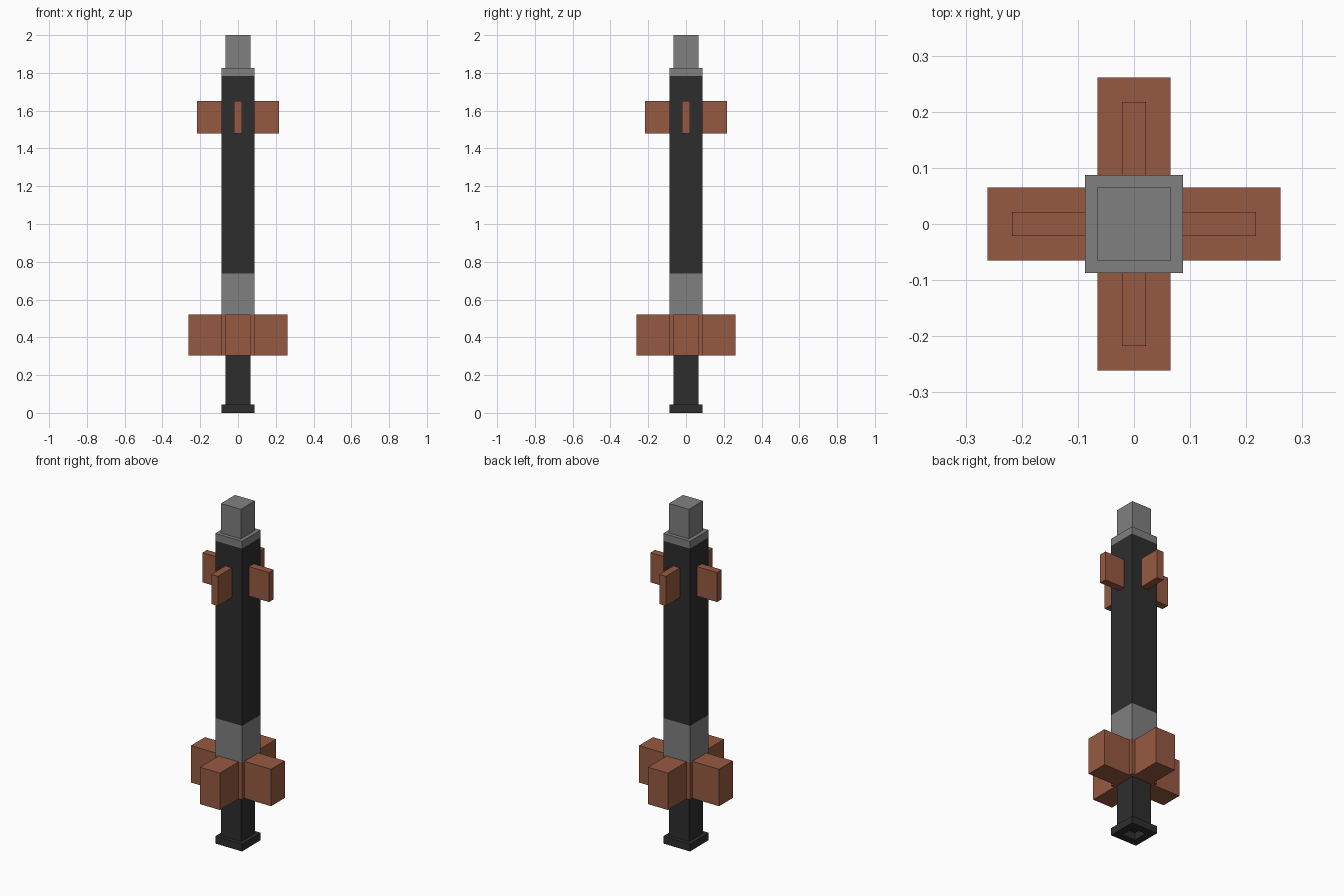
import bpy, bmesh, math
from mathutils import Matrix, Vector

if "Cube" in bpy.data.objects:
    bpy.data.objects.remove(bpy.data.objects["Cube"])

U = 2 / 46  # one block of the model's grid


def material(name, rgb):
    m = bpy.data.materials.new(name)
    m.diffuse_color = (*rgb, 1)
    m.use_nodes = True
    m.node_tree.nodes["Principled BSDF"].inputs["Base Color"].default_value = m.diffuse_color
    return m


DARK = material("dark charcoal", (0.027, 0.027, 0.027))
GREY = material("mid grey", (0.216, 0.216, 0.216))
BROWN = material("copper brown", (0.305, 0.102, 0.053))


def finish(name, bm, mat):
    bmesh.ops.recalc_face_normals(bm, faces=bm.faces)
    mesh = bpy.data.meshes.new(name)
    bm.to_mesh(mesh)
    bm.free()
    mesh.materials.append(mat)
    obj = bpy.data.objects.new(name, mesh)
    bpy.context.collection.objects.link(obj)
    return obj


def square_column(name, profile, mat, cap_start=False, cap_end=False):
    """Skin square rings given as (half width, height) in grid units."""
    bm = bmesh.new()
    rings = [[bm.verts.new((sx * h * U, sy * h * U, z * U))
              for sx, sy in ((-1, -1), (1, -1), (1, 1), (-1, 1))]
             for h, z in profile]
    for a, b in zip(rings, rings[1:]):
        for i in range(4):
            j = (i + 1) % 4
            bm.faces.new((a[i], a[j], b[j], b[i]))
    if cap_start:
        bm.faces.new(rings[0][::-1])
    if cap_end:
        bm.faces.new(rings[-1])
    return finish(name, bm, mat)


def fins(name, inner, outer, half, z0, z1):
    """Four blocks standing out from the sides of the column."""
    for k in range(4):
        bm = bmesh.new()
        size = Vector((outer - inner, 2 * half, z1 - z0)) * U
        mid = Vector(((inner + outer) / 2, 0, (z0 + z1) / 2)) * U
        mat = (Matrix.Rotation(k * math.pi / 2, 4, 'Z') @ Matrix.Translation(mid)
               @ Matrix.Diagonal((*size, 1)))
        bmesh.ops.create_cube(bm, size=1, matrix=mat)
        finish(f"{name}_{k + 1}", bm, BROWN)


# Central column, bottom to top
square_column("foot", [(1, 1), (1, 0), (2, 0), (2, 1), (1.5, 1)], DARK, cap_start=True)
square_column("grip", [(1.5, 1), (1.5, 7)], DARK)
square_column("guard_core", [(1.5, 7), (2, 7), (2, 12)], BROWN)
square_column("lower_collar", [(2, 12), (2, 17)], GREY)
square_column("shaft", [(2, 17), (2, 41)], DARK)
square_column("upper_collar", [(2, 41), (2, 42), (1.5, 42)], GREY)
square_column("tip", [(1.5, 42), (1.5, 46)], GREY, cap_end=True)

# Side blocks
fins("guard_block", 2, 6, 1.5, 7, 12)
fins("upper_fin", 2, 5, 0.5, 34, 38)
